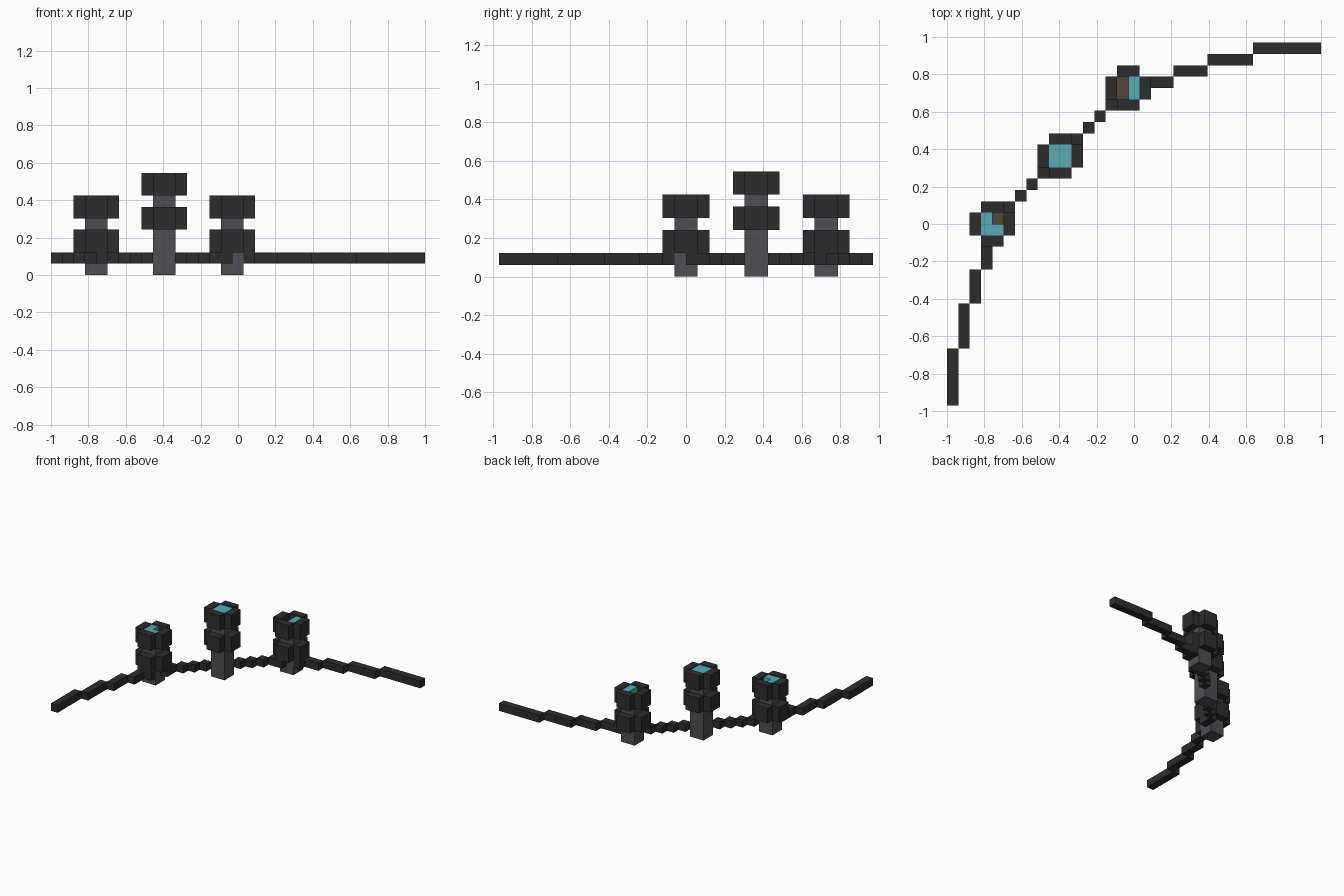
import bpy, bmesh

cube = bpy.data.objects.get("Cube")
if cube:
    bpy.data.objects.remove(cube, do_unlink=True)

U = 2 / 33  # size of one block


def material(name, rgb):
    m = bpy.data.materials.new(name)
    m.use_nodes = True
    m.diffuse_color = (*rgb, 1)
    m.node_tree.nodes["Principled BSDF"].inputs["Base Color"].default_value = (*rgb, 1)
    return m


charcoal = material("charcoal stone", (0.027, 0.027, 0.028))
grey = material("grey stone", (0.078, 0.076, 0.086))
brown = material("brown soil", (0.085, 0.056, 0.042))
teal = material("teal glow", (0.098, 0.41, 0.44))


def build(name, boxes, mat):
    """One object made of boxes, each given as low and high block corners."""
    bm = bmesh.new()
    for lo, hi in boxes:
        verts = bmesh.ops.create_cube(bm, size=1)["verts"]
        for v in verts:
            a = [l + (c + 0.5) * (h - l) for l, h, c in zip(lo, hi, v.co)]
            v.co = ((a[0] - 16.5) * U, (a[1] - 16) * U, a[2] * U)
    mesh = bpy.data.meshes.new(name)
    bm.to_mesh(mesh)
    bm.free()
    mesh.materials.append(mat)
    obj = bpy.data.objects.new(name, mesh)
    bpy.context.collection.objects.link(obj)


def collar(x, y, z):
    """Four arms around a two by two core, with open corners."""
    return [((x - 2, y - 1, z), (x - 1, y + 1, z + 2)),
            ((x + 1, y - 1, z), (x + 2, y + 1, z + 2)),
            ((x - 1, y - 2, z), (x + 1, y - 1, z + 2)),
            ((x - 1, y + 1, z), (x + 1, y + 2, z + 2))]


def tower(label, x, y, low, top, lit):
    build(label + "_pillar", [((x - 1, y - 1, 0), (x + 1, y + 1, top - 2))], grey)
    build(label + "_lower_collar", collar(x, y, low), charcoal)
    build(label + "_upper_collar", collar(x, y, top - 2), charcoal)
    build(label + "_soil", [((x - 1, y - 1, top - 2), (x + 1, y + 1, top - 1))], brown)
    # glowing cells resting on the soil
    build(label + "_glow", [((x + a, y + b, top - 1), (x + c, y + d, top - 0.12))
                            for a, b, c, d in lit], teal)


tower("front_tower", 4, 16, 2, 7, [(-1, -1, 1, 0), (-1, 0, 0, 1)])
tower("middle_tower", 10, 22, 4, 9, [(-1, -1, 1, 1)])
tower("rear_tower", 16, 28, 2, 7, [(0, -1, 1, 1)])

# Stepped rail: block extents x0, x1, y0, y1
front_run = [(0, 1, 0, 5), (1, 2, 5, 9), (2, 3, 9, 12), (3, 4, 12, 15), (4, 5, 14, 15)]
front_link = [(5, 6, 16, 18), (6, 7, 18, 19), (7, 8, 19, 20), (8, 9, 20, 21)]
rear_link = [(11, 12, 23, 24), (12, 13, 24, 25), (13, 14, 25, 26), (14, 16, 26, 27)]
rear_run = [(17, 18, 27, 28), (17, 20, 28, 29), (20, 23, 29, 30), (23, 27, 30, 31), (27, 33, 31, 32)]
for name, run in (("front_rail", front_run), ("front_link_rail", front_link),
                  ("rear_link_rail", rear_link), ("rear_rail", rear_run)):
    build(name, [((a, c, 1), (b, d, 2)) for a, b, c, d in run], charcoal)
